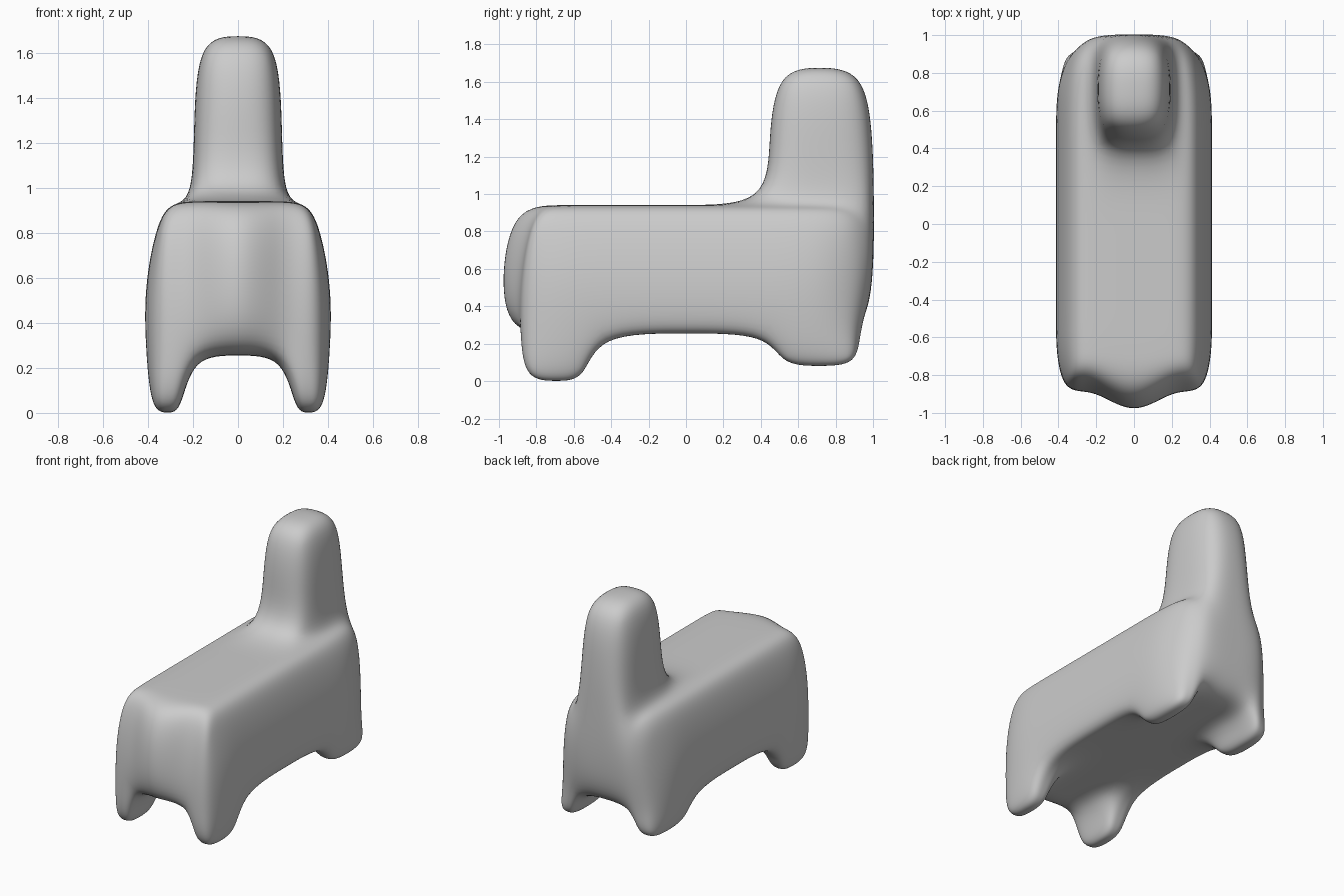
import bpy
import bmesh
from itertools import product

old = bpy.data.objects.get("Cube")
if old:
    bpy.data.objects.remove(old, do_unlink=True)

# Grid lines of the control cage (half width, length, height)
XS = [0, 0.2, 0.31, 0.412]
YS = [-0.89, -0.68, -0.48, 0, 0.44, 0.71, 1.005]
ZS = [0, 0.255, 0.56, 0.942, 1.3, 1.685]


def filled(i, j, k):
    """Blocks that make up the legs, trunk and neck."""
    if not (0 <= i < 6 and 0 <= j < 6):
        return False
    if k == 0:
        return i not in (2, 3) and j not in (2, 3)
    if k in (1, 2):
        return True
    return k in (3, 4) and i in (2, 3) and j in (4, 5)


def place(i, j, k):
    """Control point for a grid corner, with softened outer edges."""
    a = abs(i - 3)
    side = 1 if i > 3 else -1
    x, y, z = XS[a], YS[j], ZS[k]
    front, back, outer = j == 0, j == 6, a == 3

    if k >= 4:                                   # neck and its rounded top
        edge, end = a == 1, j in (4, 6)
        inward = 1 if j == 4 else -1
        x = 0.205 if edge else 0
        y = {4: 0.43, 5: 0.71, 6: 1.012}[j]
        if edge and end:
            x, y = 0.18, y + inward * 0.035
        if k == 5:
            x -= 0.02 if edge else 0
            y += inward * 0.045 if end else 0
            z -= 0.01 * edge + 0.02 * end
        return side * x, y, z

    if front:                                    # pointed front wall
        if a == 0:
            y = -0.98 if k == 1 else -1.045
        if outer:
            x, y = 0.38, -0.85
    if back:                                     # strongly rounded rear wall
        if a == 2:
            x, y = 0.28, 0.965
        if outer:
            x, y = 0.345, 0.89
        if k <= 1:
            y -= 0.05 if not outer else 0.02
            x += 0.02 if a >= 2 else 0
    if k == 2 and outer and not (front or back):
        x = 0.418
    if k == 3:                                   # sloping shoulders
        if a == 2:
            x, z = min(x, 0.3), 0.933
        if outer:
            x, z = min(x, 0.36), 0.85
        if front:
            y += 0.03 if outer else 0.07
            z -= 0.01
            x -= 0.02 if outer else 0
        if back and a >= 2:
            x, y, z = x - 0.02, y - 0.015, z - 0.02
    if k == 1 and a == 1:
        x = 0.205
    if k == 0:                                   # rounded feet
        z = 0.08 if j >= 4 else 0
        x = {1: 0.25, 2: 0.31, 3: 0.39}[a]
        y = {0: -0.865, 1: -0.69, 2: -0.54, 4: 0.51, 5: 0.71, 6: 0.92}[j]
        if a != 2 and j not in (1, 5):
            z += 0.015
            x += 0.01 if a == 1 else -0.015
    return side * x, y, z


bm = bmesh.new()
verts = {}


def corner(key):
    if key not in verts:
        verts[key] = bm.verts.new(place(*key))
    return verts[key]


# Skin the outside of the filled blocks with quads
for cell in product(range(6), range(6), range(5)):
    if not filled(*cell):
        continue
    for axis, step in product(range(3), (0, 1)):
        near = list(cell)
        near[axis] += 1 if step else -1
        if filled(*near):
            continue
        u, v = [n for n in range(3) if n != axis]
        quad = []
        for du, dv in ((0, 0), (1, 0), (1, 1), (0, 1)):
            key = list(cell)
            key[axis] += step
            key[u] += du
            key[v] += dv
            quad.append(corner(tuple(key)))
        bm.faces.new(quad)
bmesh.ops.recalc_face_normals(bm, faces=bm.faces)
for face in bm.faces:
    face.smooth = True

mesh = bpy.data.meshes.new("animal_body")
bm.to_mesh(mesh)
bm.free()
body = bpy.data.objects.new("animal_body", mesh)
bpy.context.scene.collection.objects.link(body)

# Smooth skin
sub = body.modifiers.new("smooth_skin", "SUBSURF")
sub.levels = sub.render_levels = 3

# Plain grey
grey = bpy.data.materials.new("plain_grey")
grey.use_nodes = True
colour = (0.6, 0.6, 0.6, 1)
grey.diffuse_color = colour
grey.node_tree.nodes["Principled BSDF"].inputs["Base Color"].default_value = colour
mesh.materials.append(grey)
